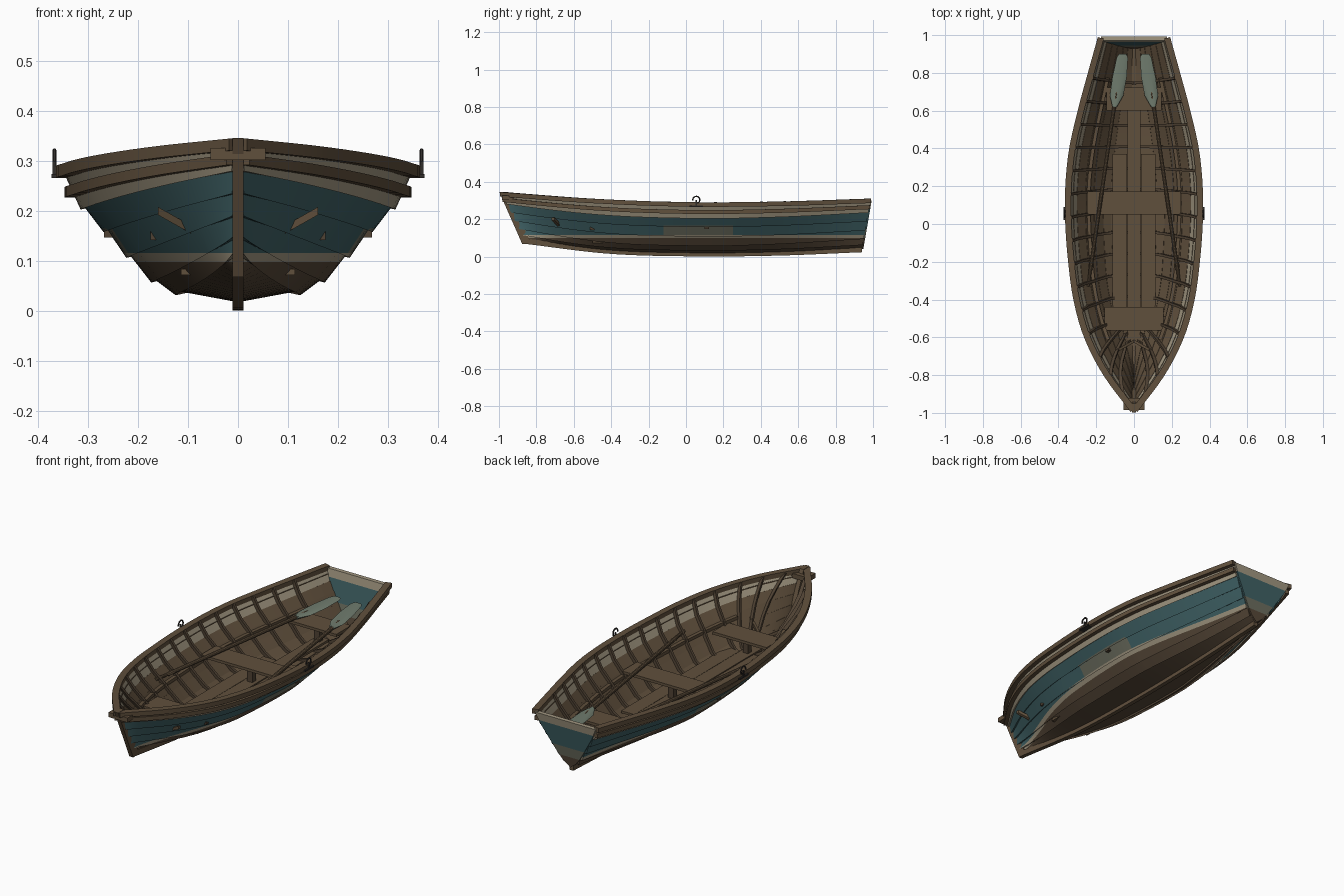
import bpy, bmesh, math
from mathutils import Vector

cube = bpy.data.objects.get("Cube")
if cube:
    bpy.data.objects.remove(cube, do_unlink=True)

# Flat colours
COLOURS = {
    "wood": (0.118, 0.080, 0.046),
    "dark_wood": (0.080, 0.055, 0.034),
    "bottom_paint": (0.095, 0.065, 0.040),
    "blue_paint": (0.050, 0.120, 0.130),
    "cream_paint": (0.360, 0.310, 0.220),
    "worn_paint": (0.150, 0.155, 0.115),
    "oar_paint": (0.160, 0.200, 0.155),
    "iron": (0.030, 0.026, 0.024),
}
MATS = list(COLOURS)
for key, rgb in COLOURS.items():
    m = bpy.data.materials.new(key)
    m.use_nodes = True
    m.diffuse_color = (*rgb, 1)
    bsdf = m.node_tree.nodes["Principled BSDF"]
    bsdf.inputs["Base Color"].default_value = (*rgb, 1)
    bsdf.inputs["Roughness"].default_value = 0.8
objects = []


def finish(bm, name):
    bmesh.ops.recalc_face_normals(bm, faces=bm.faces)
    me = bpy.data.meshes.new(name)
    used = sorted({f.material_index for f in bm.faces})
    for f in bm.faces:
        f.material_index = used.index(f.material_index)
    bm.to_mesh(me)
    bm.free()
    for i in used:
        me.materials.append(bpy.data.materials[MATS[i]])
    ob = bpy.data.objects.new(name, me)
    bpy.context.collection.objects.link(ob)
    objects.append(ob)


def loft(bm, rings, mats, mirror=True):
    """Skin closed rings, one material per ring side, and cap both ends."""
    n = len(rings[0])
    mats = [mats] * n if isinstance(mats, str) else mats
    for sx in (1, -1) if mirror else (1,):
        vs = [[bm.verts.new((p[0] * sx, p[1], p[2])) for p in r] for r in rings]
        for a, b in zip(vs, vs[1:]):
            for i in range(n):
                j = (i + 1) % n
                bm.faces.new((a[i], a[j], b[j], b[i])).material_index = MATS.index(mats[i])
        for end in (vs[0], vs[-1]):
            bm.faces.new(end).material_index = MATS.index(mats[-1])


def part(name, rings, mat, mirror=True):
    bm = bmesh.new()
    loft(bm, rings, mat, mirror)
    finish(bm, name)


def box(name, x, y, z, mat, mirror=False):
    ring = lambda yy: [(x[0], yy, z[0]), (x[1], yy, z[0]), (x[1], yy, z[1]), (x[0], yy, z[1])]
    part(name, [ring(y[0]), ring(y[1])], mat, mirror)


def rod(name, stops, mat, n=10):
    """Rod running along y; stops are (x, y, z, half width, half height)."""
    part(name, [[(x + a * math.cos(math.tau * i / n), y, z + b * math.sin(math.tau * i / n))
                 for i in range(n)] for x, y, z, a, b in stops], mat)


def spline(vals, t):
    v = [2 * vals[0] - vals[1], *vals, 2 * vals[-1] - vals[-2]]
    s = min(max(t, 0), 1) * (len(vals) - 1)
    i = min(int(s), len(vals) - 2)
    u = s - i
    a, b, c, d = v[i:i + 4]
    return b + 0.5 * u * (c - a + u * (2 * a - 5 * b + 4 * c - d + u * (3 * (b - c) + d - a)))


def lerp(a, b, u):
    return a + (b - a) * u


# Hull lines
BEAM = [.004, .15, .25, .305, .332, .347, .347, .327, .283, .23, .175]
SHEER = [.335, .299, .281, .284, .300]
KEEL = [.085, .032, .018, .022, .040]
W_MID, H_MID = [0, .35, .48, .62, .75, .88, 1], [0, .09, .18, .365, .56, .73, 1]
W_END, H_END = [0, .14, .28, .46, .64, .82, 1], [0, .12, .25, .42, .60, .78, 1]
ROWS = len(W_MID) - 1


def hull(t, q):
    """Point on the hull at length t (bow to stern) and plank edge q."""
    j = min(int(q), ROWS - 1)
    w, h = (lerp(c[j], c[j + 1], q - j) for c in (W_MID, H_MID))
    we, he = (lerp(c[j], c[j + 1], q - j) for c in (W_END, H_END))
    f = max(0, 1 - t / .35) ** 1.5 + .7 * max(0, (t - .6) / .4)
    w, h = lerp(w, we, f), lerp(h, he, f)
    return Vector((w * spline(BEAM, t), lerp(lerp(-.862, -.985, h), lerp(.94, .985, h), t),
                   lerp(spline(KEEL, t), spline(SHEER, t), h)))


def outward(t, q):
    d = hull(t, min(q + .3, ROWS)) - hull(t, max(q - .3, 0))
    return Vector((d.z, 0, -d.x)).normalized()


def off(t, q, dist):
    p = hull(t, q) + outward(t, q) * dist
    p.x = max(p.x, 0)
    return p


T = [(i / 36) ** 1.2 for i in range(37)]

# Overlapping hull planks, outside painted by height
bm = bmesh.new()
for j in range(ROWS):
    outer = "cream_paint" if j == ROWS - 1 else "blue_paint"
    inner = "cream_paint" if j == ROWS - 1 else "wood"
    lap = .010 if j else 0
    rings = [[off(t, j, lap), off(t, j + 1, .001), off(t, j + 1, -.008), off(t, j, -.006)] for t in T]
    loft(bm, rings, [outer, "wood", inner, outer])
WATER, STRIPE, PATCH = .098, .116, .165
for axis, value in ((2, WATER), (2, STRIPE), (2, PATCH), (1, -.12), (1, .25)):
    co = [0, 0, 0]
    co[axis] = value
    no = [0, 0, 0]
    no[axis] = 1
    bmesh.ops.bisect_plane(bm, geom=bm.verts[:] + bm.edges[:] + bm.faces[:], plane_co=co, plane_no=no)


def paint(f, patch):
    c = f.calc_center_median()
    if c.z < WATER:
        return MATS.index("bottom_paint")
    if c.z < STRIPE:
        return MATS.index("cream_paint")
    return MATS.index("worn_paint") if patch(c) else f.material_index


BLUE = MATS.index("blue_paint")
for f in bm.faces:
    if f.material_index == BLUE:
        f.material_index = paint(f, lambda c: c.z < PATCH and -.12 < c.y < .25)
finish(bm, "hull_planks")

# Transom with a cream top band and worn foot
bm = bmesh.new()
edge = [hull(1, j) for j in range(ROWS + 1)]
edge += [Vector((-p.x, p.y, p.z)) for p in reversed(edge[1:])]
loft(bm, [[p + Vector((0, dy, 0)) for p in edge] for dy in (-.014, .008)], "blue_paint", False)
for z in (WATER, .15, .26):
    bmesh.ops.bisect_plane(bm, geom=bm.verts[:] + bm.edges[:] + bm.faces[:],
                           plane_co=(0, 0, z), plane_no=(0, 0, 1))
for f in bm.faces:
    z = f.calc_center_median().z
    f.material_index = MATS.index("bottom_paint" if z < WATER else "worn_paint" if z < .15
                                  else "blue_paint" if z < .26 else "cream_paint")
finish(bm, "transom")


# Gunwale and rubbing strake, swept along the sheer
def rail(name, q, inside, outside, low, high, mat, t_range=T):
    rings = []
    for t in t_range:
        p = hull(t, q)
        d = hull(min(t + .01, 1), q) - hull(max(t - .01, 0), q)
        n = Vector((d.y, -d.x, 0)).normalized()
        ring = [p + n * a + Vector((0, 0, b)) for a, b in
                ((inside, low), (outside, low), (outside, high), (inside, high))]
        for v in ring:
            v.x = max(v.x, 0)
        rings.append(ring)
    part(name, rings, mat)


rail("gunwale", ROWS, -.016, .017, -.014, .010, "wood")
rail("rubbing_strake", ROWS - .6, -.004, .023, -.010, .011, "wood")
rail("bench_riser", 3.8, -.022, -.004, -.008, .008, "wood", [t for t in T if .15 < t < .93])

# Keel and raked stem
part("keel", [[(x, hull(t, 0).y, hull(t, 0).z + z) for x, z in
               ((-.011, -.017), (.011, -.017), (.011, .012), (-.011, .012))] for t in T], "wood", False)
part("stem", [[(x, lerp(-.862, -.985, h) + y, lerp(.068, .346, h)) for x, y in
               ((-.011, -.014), (.011, -.014), (.011, .035), (-.011, .035))] for h in (0, .5, 1)],
     "wood", False)
box("breasthook", (-.055, .055), (-.985, -.92), (.302, .326), "wood")

# Ribs: upright along the body, canted towards the bow
bm = bmesh.new()
spans = [(.205 + .0625 * i,) * 2 for i in range(12)] + [(.19, .14), (.17, .09), (.15, .045)]
for low, high in spans:
    rings = []
    for j in range(ROWS + 1):
        t = lerp(low, high, j / ROWS)
        y = Vector((0, .007, 0))
        a, b = off(t, j, -.004), off(t, j, -.022)
        rings.append([a - y, a + y, b + y, b - y])
    loft(bm, rings, "dark_wood")
finish(bm, "ribs")

# Bow brace: a V of two bars
part("bow_brace", [[(x, y + dy, z + dz) for dy, dz in ((-.008, -.008), (.008, -.008), (.008, .008), (-.008, .008))]
                   for x, y, z in ((0, -.62, .11), (.16, -.71, .20))], "wood")

# Floorboards
box("centre_floorboard", (-.034, .034), (-.62, .70), (.074, .086), "wood")
box("side_floorboard", (.038, .114), (-.50, .37), (.072, .084), "wood", True)

# Benches with beams and centre posts
for name, half, y0, y1, z in (("front_bench", .155, -.565, -.44, .160),
                              ("middle_bench", .248, .05, .172, .165),
                              ("stern_bench", .145, .60, .722, .165)):
    mid = (y0 + y1) / 2
    box(name, (-half, half), (y0, y1), (z, z + .014), "wood")
    box(name + "_beam", (-half - .02, half + .02), (mid - .012, mid + .012), (z - .018, z), "dark_wood")
    box(name + "_post", (-.015, .015), (mid - .015, mid + .015), (.08, z), "dark_wood")

# Pair of oars lying on the benches
rod("oar_shaft", [(.242, -.33, .196, .008, .008), (.232, -.25, .195, .008, .008), (.230, -.24, .195, .010, .010),
                  (.108, .60, .192, .010, .010), (.092, .70, .194, .008, .008)], "wood")
rod("oar_blade", [(.102, .62, .193, .012, .011), (.092, .68, .194, .036, .007), (.076, .78, .198, .038, .005),
                  (.062, .88, .202, .030, .004), (.060, .90, .203, .020, .003)], "oar_paint")

# Oarlocks: plate, pin and open hook
box("oarlock_plate", (.335, .373), (.02, .09), (.266, .274), "iron", True)
box("oarlock_pin", (.364, .371), (.051, .058), (.27, .302), "iron", True)
hook = []
for i in range(13):
    a = math.radians(lerp(-70, 190, i / 12))
    d = Vector((0, math.cos(a), math.sin(a)))
    c = Vector((.3675, .055, .303)) + d * .019
    hook.append([c + d * (.004 * math.sin(b)) + Vector((.004 * math.cos(b), 0, 0))
                 for b in (math.tau * k / 6 for k in range(6))])
part("oarlock_hook", hook, "iron")

# Smooth shading with sharp edges kept
bpy.ops.object.select_all(action="DESELECT")
for ob in objects:
    ob.select_set(True)
bpy.context.view_layer.objects.active = objects[0]
bpy.ops.object.shade_smooth_by_angle(angle=math.radians(30))
